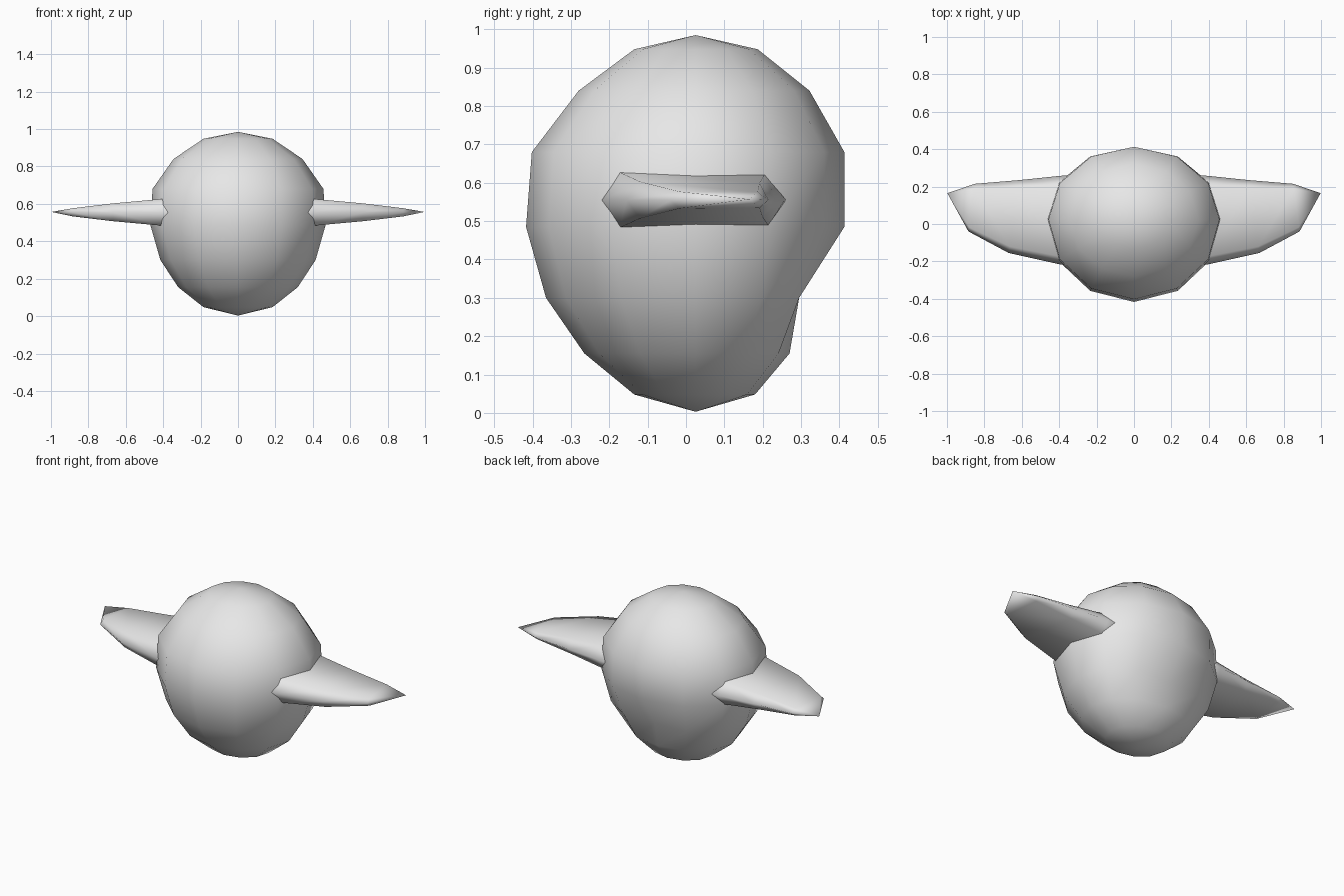
import bpy, bmesh, math

cube = bpy.data.objects.get("Cube")
if cube:
    bpy.data.objects.remove(cube, do_unlink=True)

grey = bpy.data.materials.new("light_grey")
grey.use_nodes = True
COLOUR = (0.8, 0.8, 0.8, 1)
grey.diffuse_color = COLOUR
grey.node_tree.nodes["Principled BSDF"].inputs["Base Color"].default_value = COLOUR


def loft(name, rings, start=None, end=None):
    """Skin equal-length rings of points; close each end with a pole or a cap."""
    bm = bmesh.new()
    loops = [[bm.verts.new(p) for p in ring] for ring in rings]
    n = len(loops[0])
    for a, b in zip(loops, loops[1:]):
        for i in range(n):
            j = (i + 1) % n
            bm.faces.new((a[i], a[j], b[j], b[i]))
    for loop, pole in ((loops[0], start), (loops[-1], end)):
        if pole:
            tip = bm.verts.new(pole)
            for i in range(n):
                bm.faces.new((loop[i], loop[(i + 1) % n], tip))
        else:
            bm.faces.new(loop)
    bmesh.ops.recalc_face_normals(bm, faces=bm.faces)
    mesh = bpy.data.meshes.new(name)
    bm.to_mesh(mesh)
    bm.free()
    mesh.materials.append(grey)
    mesh.polygons.foreach_set("use_smooth", [True] * len(mesh.polygons))
    obj = bpy.data.objects.new(name, mesh)
    bpy.context.collection.objects.link(obj)
    return obj


# Body: twelve-sided egg, rings of (z, half width, front y, back y, back limit)
MID_Y = 0.025
PROFILE = [
    (0.048, 0.185, -0.135, 0.18, 1),
    (0.155, 0.32, -0.265, 0.275, 0.27),
    (0.30, 0.415, -0.365, 0.37, 0.295),   # dent low on the back
    (0.485, 0.468, -0.417, 0.413, 1),
    (0.68, 0.457, -0.402, 0.413, 1),
    (0.84, 0.345, -0.28, 0.322, 1),
    (0.948, 0.185, -0.135, 0.187, 1),
]


def body_ring(z, half, front, back, limit):
    pts = []
    for i in range(12):
        a = i * math.tau / 12
        reach = back - MID_Y if math.sin(a) > 0 else MID_Y - front
        pts.append((half * math.cos(a), min(MID_Y + reach * math.sin(a), limit), z))
    return pts


loft("body", [body_ring(*r) for r in PROFILE], (0, MID_Y, 0.003), (0, MID_Y, 0.985))

# Fins: flattened six-sided sections tapering to a swept tip
FIN_Z = 0.555
# (front x, front y, back x, back y, half thickness)
SECTIONS = [
    (0.22, -0.245, 0.22, 0.27, 0.085),
    (0.40, -0.215, 0.40, 0.257, 0.072),
    (0.67, -0.155, 0.61, 0.235, 0.048),
    (0.885, -0.04, 0.85, 0.215, 0.022),
]


def fin_ring(side, fx, fy, bx, by, t):
    def point(f, z):
        return (side * (fx + (bx - fx) * f), fy + (by - fy) * f, FIN_Z + z)
    return [point(0, 0), point(0.09, t), point(0.89, t * 0.92),
            point(1, 0), point(0.91, -t * 0.92), point(0.09, -t)]


for side, name in ((1, "left_fin"), (-1, "right_fin")):
    loft(name, [fin_ring(side, *s) for s in SECTIONS], None, (side * 0.998, 0.165, FIN_Z + 0.002))
